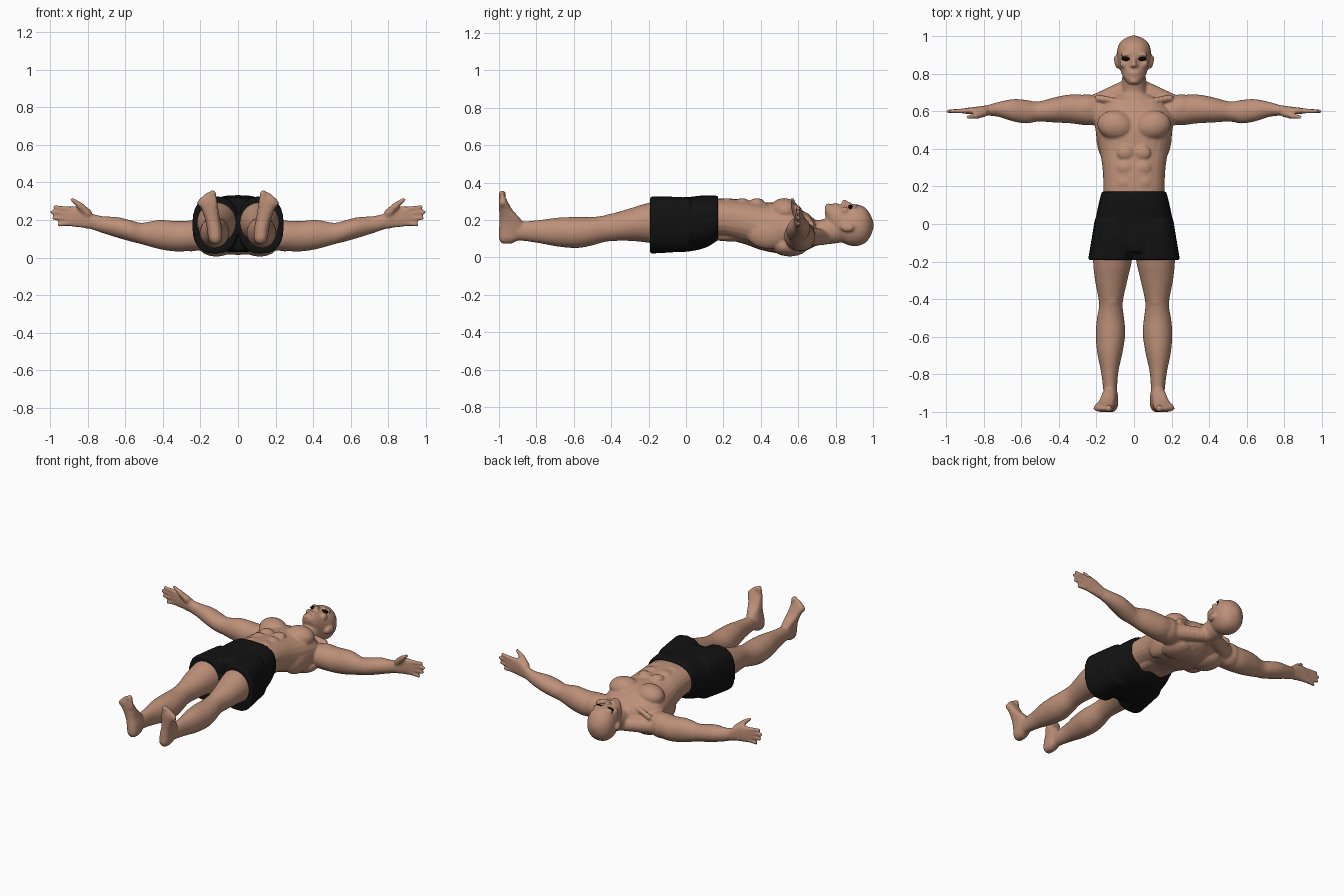
import bpy
import bmesh
import math
from mathutils import Vector, Matrix

cube = bpy.data.objects.get("Cube")
if cube:
    bpy.data.objects.remove(cube, do_unlink=True)

SIDES = (-1, 1)


def make_material(name, colour, roughness):
    material = bpy.data.materials.new(name)
    material.use_nodes = True
    material.diffuse_color = (*colour, 1)
    shader = material.node_tree.nodes["Principled BSDF"]
    shader.inputs["Base Color"].default_value = (*colour, 1)
    shader.inputs["Roughness"].default_value = roughness
    return material


def catmull(a, b, c, d, t):
    """Smooth interpolation between b and c."""
    return b + 0.5 * t * (c - a + t * (2 * a - 5 * b + 4 * c - d + t * (3 * (b - c) + d - a)))


def resample(sections, steps=4):
    last = len(sections) - 1
    rows = []
    for i in range(last):
        near = [sections[min(max(i + k, 0), last)] for k in (-1, 0, 1, 2)]
        for step in range(steps):
            rows.append([catmull(*values, step / steps) for values in zip(*near)])
    rows.append(list(sections[-1]))
    return rows


def bridge(bm, loops):
    """Join closed loops of points into a capped skin."""
    rings = [[bm.verts.new(point) for point in loop] for loop in loops]
    count = len(rings[0])
    for lower, upper in zip(rings, rings[1:]):
        for i in range(count):
            j = (i + 1) % count
            bm.faces.new((lower[i], lower[j], upper[j], upper[i]))
    bm.faces.new(rings[0][::-1])
    bm.faces.new(rings[-1])


def loft(bm, axis, sections, side=1, power=1.0, count=24):
    """Skin rounded sections (position, low, high, low, high) along an axis."""
    others = [k for k in range(3) if k != axis]
    loops = []
    for position, low_a, high_a, low_b, high_b in resample(sections):
        loop = []
        for i in range(count):
            angle = math.tau * i / count
            c, s = math.cos(angle), math.sin(angle)
            c = math.copysign(abs(c) ** power, c)
            s = math.copysign(abs(s) ** power, s)
            point = Vector()
            point[axis] = position
            point[others[0]] = (low_a + high_a + (high_a - low_a) * c) / 2
            point[others[1]] = (low_b + high_b + (high_b - low_b) * s) / 2
            point.x *= side
            loop.append(point)
        loops.append(loop)
    bridge(bm, loops)


def ball(bm, centre, radii, side=1, turn=0.0, count=16, rows=10):
    """Ellipsoid, optionally turned about z."""
    matrix = (Matrix.Diagonal((side, 1, 1, 1)) @ Matrix.Translation(centre)
              @ Matrix.Rotation(turn, 4, "Z") @ Matrix.Diagonal((*radii, 1)))
    loops = []
    for row in range(rows):
        tilt = math.pi * (row + 0.25) / (rows - 0.5)
        loops.append([matrix @ Vector((math.sin(tilt) * math.cos(math.tau * i / count),
                                       math.sin(tilt) * math.sin(math.tau * i / count),
                                       -math.cos(tilt))) for i in range(count)])
    bridge(bm, loops)


def limb(bm, start, end, radius_a, radius_b, side=1, steps=8):
    """Tapered round-ended limb made of overlapping balls."""
    start, end = Vector(start), Vector(end)
    for i in range(steps):
        t = i / (steps - 1)
        radius = radius_a + (radius_b - radius_a) * t
        ball(bm, start.lerp(end, t), (radius,) * 3, side, count=12, rows=7)


def finish(bm, name, material, voxel=0, smoothing=0):
    bmesh.ops.recalc_face_normals(bm, faces=bm.faces)
    mesh = bpy.data.meshes.new(name)
    bm.to_mesh(mesh)
    bm.free()
    mesh.materials.append(material)
    mesh.shade_smooth()
    thing = bpy.data.objects.new(name, mesh)
    bpy.context.collection.objects.link(thing)
    if voxel:
        remesh = thing.modifiers.new("Fuse", "REMESH")
        remesh.mode = "VOXEL"
        remesh.voxel_size = voxel
        remesh.use_smooth_shade = True
        smooth = thing.modifiers.new("Soften", "SMOOTH")
        smooth.factor = 0.5
        smooth.iterations = smoothing


skin = make_material("skin", (0.51, 0.28, 0.19), 0.6)
black_cloth = make_material("black cloth", (0.006, 0.006, 0.006), 0.9)
eye_black = make_material("eye black", (0.003, 0.003, 0.003), 0.5)

body = bmesh.new()

# Torso, from hips to collar
loft(body, 1, [
    (-.08, -.16, .16, .06, .28), (.05, -.17, .17, .07, .3), (.17, -.163, .163, .1, .315),
    (.3, -.168, .168, .075, .31), (.4, -.185, .185, .04, .295), (.5, -.205, .205, .02, .29),
    (.58, -.21, .21, .015, .27), (.65, -.15, .15, .04, .235), (.69, -.09, .09, .06, .2)],
    power=0.85)

# Neck
loft(body, 1, [(.62, -.08, .08, .04, .22), (.7, -.067, .067, .062, .2),
               (.76, -.064, .064, .07, .21), (.84, -.06, .06, .08, .22)])

# Head, from chin to crown
loft(body, 1, [
    (.742, -.025, .025, .235, .272), (.77, -.052, .052, .16, .285), (.81, -.07, .07, .1, .284),
    (.86, -.084, .084, .068, .278), (.91, -.091, .091, .06, .284), (.955, -.081, .081, .075, .268),
    (.985, -.053, .053, .11, .23), (1.003, -.012, .012, .16, .185)], power=0.92)

# Nose, lips and chin
limb(body, (0, .885, .279), (0, .845, .298), .01, .013)
ball(body, (0, .806, .281), (.028, .006, .011))
ball(body, (0, .794, .28), (.024, .007, .011))
ball(body, (0, .762, .272), (.026, .018, .017))

for side in SIDES:
    # Brow, cheekbone, nostril and ear
    ball(body, (.04, .902, .27), (.036, .011, .016), side, -0.1)
    ball(body, (.052, .85, .25), (.026, .022, .022), side)
    ball(body, (.012, .842, .287), (.009, .009, .009), side)
    ball(body, (.093, .862, .16), (.012, .038, .024), side, -0.2)

    # Chest, collarbone, shoulder blade and flank
    ball(body, (.098, .525, .25), (.1, .08, .067), side, 0.2)
    limb(body, (.03, .645, .225), (.19, .67, .175), .015, .02, side)
    ball(body, (.115, .555, .06), (.095, .1, .055), side, -0.2)
    ball(body, (.15, .44, .13), (.05, .12, .085), side, -0.15)
    ball(body, (.055, .25, .11), (.05, .14, .025), side)

    # Stomach muscles
    for y in (.22, .3, .38):
        ball(body, (.047, y, .298), (.043, .037, .018), side)

    # Neck-to-shoulder slope and shoulder cap
    limb(body, (.03, .73, .11), (.21, .635, .11), .045, .055, side)
    ball(body, (.25, .615, .115), (.095, .077, .083), side)

    # Arm from shoulder to wrist
    loft(body, 0, [
        (.16, .53, .67, .04, .19), (.25, .525, .685, .035, .195), (.33, .535, .69, .032, .194),
        (.42, .54, .675, .045, .2), (.51, .545, .652, .07, .185), (.57, .535, .66, .085, .198),
        (.64, .545, .665, .105, .215), (.72, .57, .65, .13, .22), (.78, .577, .632, .15, .235),
        (.81, .578, .628, .153, .25)], side)

    # Palm, thumb and fingers
    loft(body, 0, [(.78, .578, .632, .152, .238), (.84, .583, .624, .16, .27),
                   (.89, .586, .618, .165, .272), (.915, .59, .613, .168, .267)], side, 0.8)
    limb(body, (.8, .592, .235), (.845, .575, .28), .024, .018, side)
    limb(body, (.845, .575, .28), (.882, .569, .308), .016, .011, side)
    for base, tip, reach in ((.257, .268, .972), (.233, .241, .989),
                             (.208, .21, .98), (.182, .176, .95)):
        limb(body, (.9, .602, base), (reach, .6, tip), .0145, .0115, side, 10)

    # Leg from hip to ankle
    loft(body, 1, [
        (.02, .02, .18, .06, .29), (-.12, .005, .215, .065, .3), (-.2, .012, .218, .078, .292),
        (-.3, .035, .208, .088, .262), (-.42, .06, .186, .085, .228), (-.5, .053, .197, .064, .216),
        (-.58, .046, .204, .05, .216), (-.68, .06, .197, .057, .213), (-.78, .082, .177, .075, .2),
        (-.87, .09, .165, .088, .192), (-.94, .092, .16, .09, .19)], side)
    ball(body, (.12, -.4, .2), (.042, .05, .033), side)

    # Foot from heel to ball, with the sole flat
    loft(body, 2, [
        (.075, .1, .14, -.985, -.93), (.1, .085, .157, -1, -.89), (.15, .085, .165, -1, -.865),
        (.2, .095, .175, -.997, -.88), (.25, .103, .192, -.999, -.925),
        (.295, .112, .212, -1.001, -.952), (.318, .125, .2, -.998, -.962)], side, 0.8)

    # Toes, shrinking outwards
    for i in range(5):
        size = .0195 if i == 0 else .0145 - i * .0008
        x = .135 if i == 0 else .149 + i * .0145
        top = .34 - i * .006 - i * i * .0016
        limb(body, (x - .008, -.982, .28), (x, -.982, top), size, size, side, 6)

finish(body, "body", skin, voxel=0.0075, smoothing=4)

# Shorts: waist and seat, then two flared legs
shorts = bmesh.new()
loft(shorts, 1, [
    (.172, -.172, .172, .092, .33), (.1, -.19, .19, .05, .332), (0, -.21, .21, .03, .322),
    (-.1, -.222, .222, .03, .322), (-.15, -.22, .22, .04, .31)], power=0.75)
for side in SIDES:
    loft(shorts, 1, [
        (.02, .01, .21, .035, .32), (-.08, .002, .226, .026, .325),
        (-.192, .002, .245, .02, .325)], side, 0.8)
finish(shorts, "shorts", black_cloth, voxel=0.0085, smoothing=3)

# Eyes: dark almond shapes set under the brow
for side, label in zip(SIDES, ("right", "left")):
    eye = bmesh.new()
    ball(eye, (.042, .88, .269), (.025, .012, .013), side)
    finish(eye, label + "_eye", eye_black)
